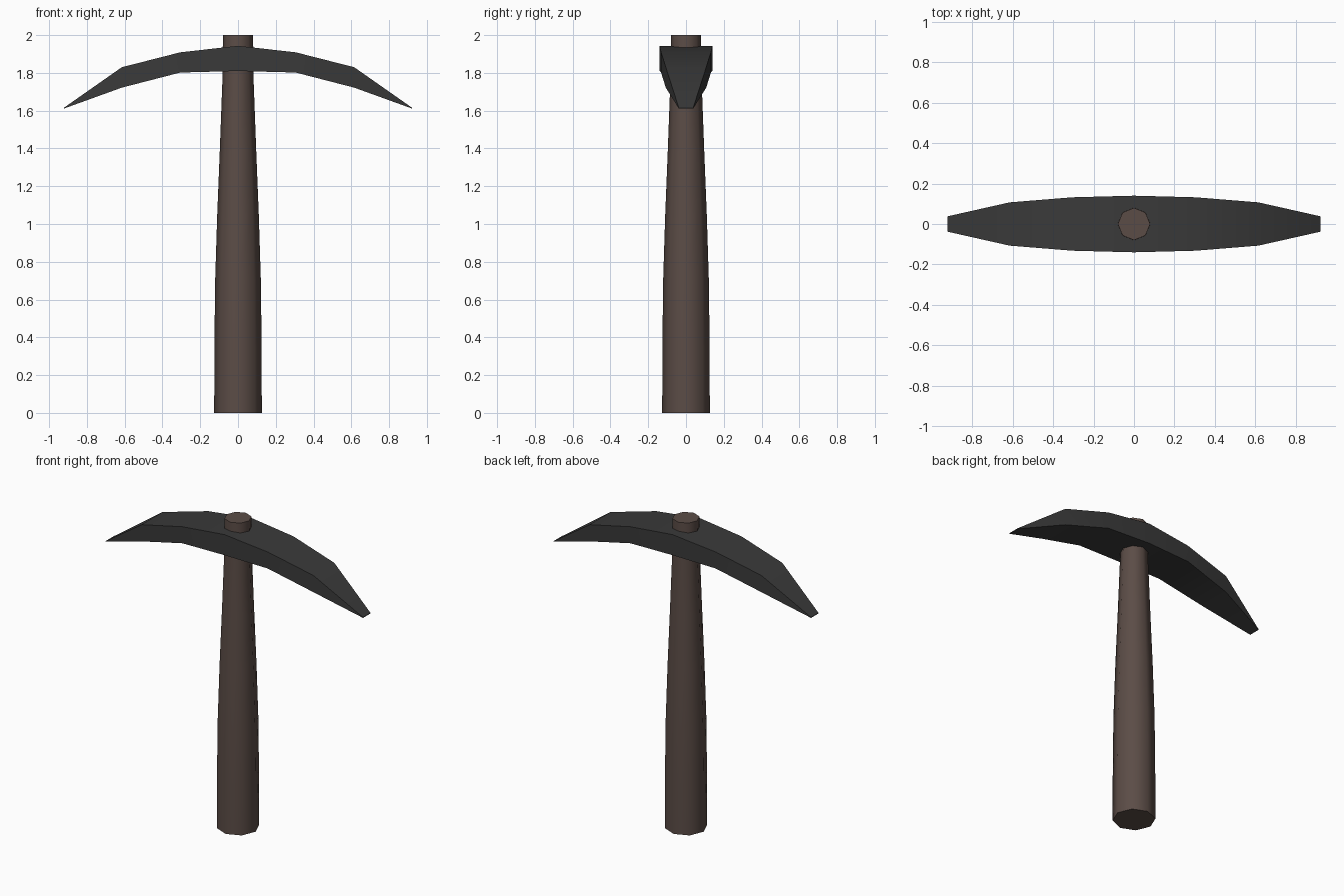
import bpy, bmesh, math

if "Cube" in bpy.data.objects:
    bpy.data.objects.remove(bpy.data.objects["Cube"])


def make_part(name, rings, color, angle):
    """Loft closed rings into a capped solid."""
    bm = bmesh.new()
    loops = [[bm.verts.new(p) for p in ring] for ring in rings]
    for a, b in zip(loops, loops[1:]):
        n = len(a)
        for i in range(n):
            j = (i + 1) % n
            bm.faces.new((a[i], a[j], b[j], b[i]))
    bm.faces.new(loops[0])
    bm.faces.new(loops[-1])
    bmesh.ops.recalc_face_normals(bm, faces=bm.faces)
    mesh = bpy.data.meshes.new(name)
    bm.to_mesh(mesh)
    bm.free()
    obj = bpy.data.objects.new(name, mesh)
    bpy.context.collection.objects.link(obj)
    mat = bpy.data.materials.new(name + "_material")
    mat.diffuse_color = (*color, 1)
    mat.use_nodes = True
    mat.node_tree.nodes["Principled BSDF"].inputs["Base Color"].default_value = mat.diffuse_color
    mesh.materials.append(mat)
    bpy.ops.object.select_all(action='DESELECT')
    obj.select_set(True)
    bpy.context.view_layer.objects.active = obj
    bpy.ops.object.shade_smooth_by_angle(angle=math.radians(angle))
    return obj


# Eight-sided tapered handle: (height, radius)
handle_profile = [(0, .126), (.35, .125), (.7, .121), (1.05, .110),
                  (1.4, .096), (1.75, .083), (2, .08)]
handle_rings = [[(r * math.cos(k * math.pi / 4), r * math.sin(k * math.pi / 4), z)
                 for k in range(8)] for z, r in handle_profile]
make_part("handle", handle_rings, (.105, .073, .062), 50)

# Curved pick head: (x, top, bottom, half width), mirrored about the handle
half = [(0, 1.943, 1.81, .14), (.305, 1.909, 1.802, .132),
        (.615, 1.83, 1.722, .107), (.922, 1.615, 1.611, .038)]
stations = [(-x, t, b, w) for x, t, b, w in reversed(half[1:])] + half
head_rings = [[(x, -w, b), (x, w, b), (x, w, t), (x, -w, t)]
              for x, t, b, w in stations]
make_part("pick_head", head_rings, (.042, .042, .042), 30)
